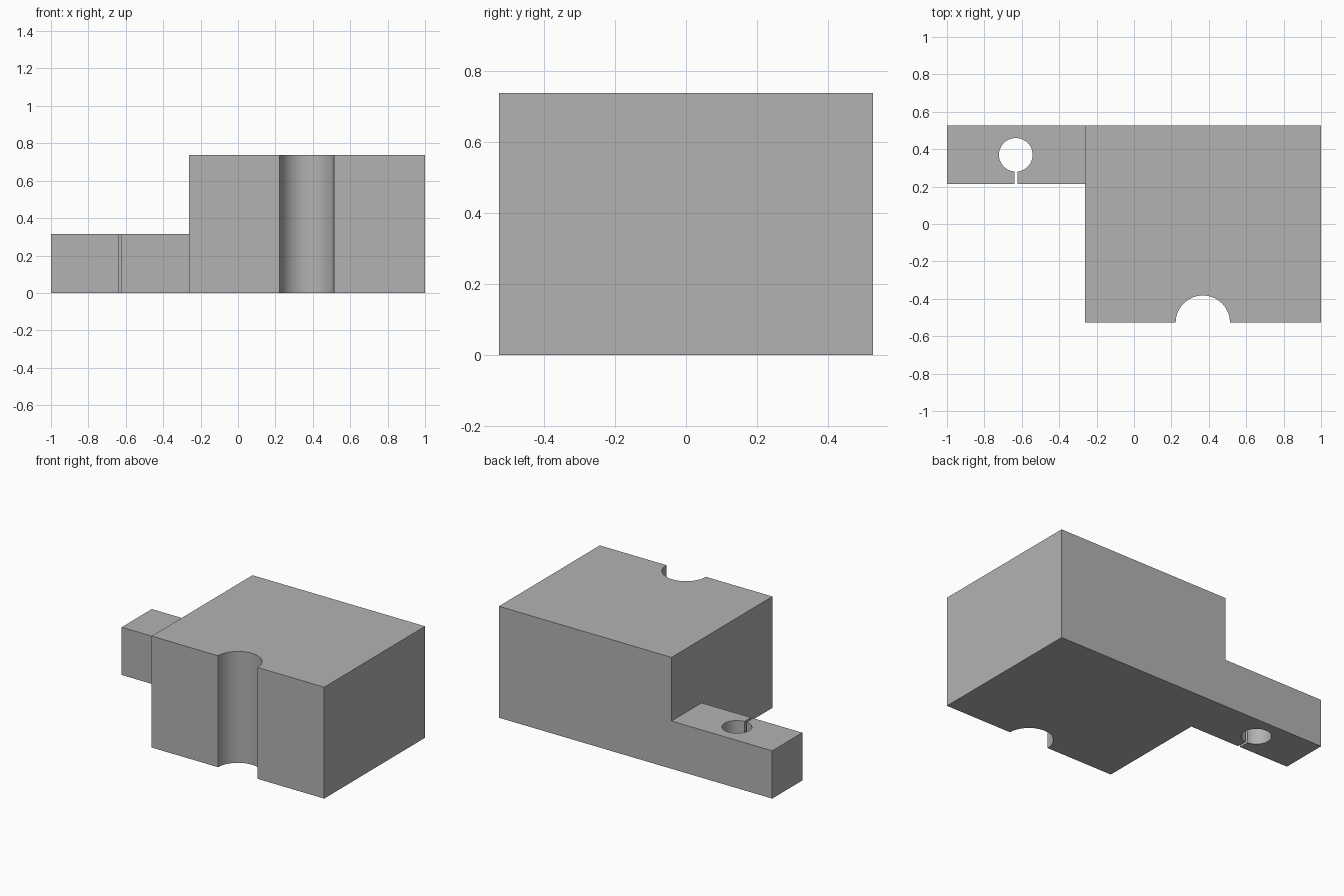
import bpy
import bmesh
from math import sin, cos, asin, pi, radians

cube = bpy.data.objects.get("Cube")
if cube:
    bpy.data.objects.remove(cube, do_unlink=True)

# Single grey material
GREY = (0.45, 0.45, 0.45, 1)
grey = bpy.data.materials.new("plain grey")
grey.use_nodes = True
grey.diffuse_color = GREY
grey.node_tree.nodes["Principled BSDF"].inputs["Base Color"].default_value = GREY


def arc(cx, cy, r, start, end, steps):
    """Points along an arc from one angle to another."""
    angles = [start + (end - start) * i / steps for i in range(steps + 1)]
    return [(cx + r * cos(a), cy + r * sin(a)) for a in angles]


def extrude_profile(name, outline, height):
    """Extrude a counter-clockwise plan outline up from the ground."""
    bm = bmesh.new()
    base = bm.faces.new([bm.verts.new((x, y, 0)) for x, y in outline])
    top = bmesh.ops.extrude_face_region(bm, geom=[base], use_keep_orig=True)
    verts = [v for v in top["geom"] if isinstance(v, bmesh.types.BMVert)]
    bmesh.ops.translate(bm, verts=verts, vec=(0, 0, height))
    bmesh.ops.recalc_face_normals(bm, faces=bm.faces)
    mesh = bpy.data.meshes.new(name)
    bm.to_mesh(mesh)
    bm.free()
    mesh.materials.append(grey)
    obj = bpy.data.objects.new(name, mesh)
    bpy.context.collection.objects.link(obj)
    bpy.ops.object.select_all(action="DESELECT")
    obj.select_set(True)
    bpy.context.view_layer.objects.active = obj
    bpy.ops.object.shade_smooth_by_angle(angle=radians(30))
    return obj


BACK = 0.527
STEP_X = -0.263

# Main block with a half-round groove down its front
groove = arc(0.368, -BACK, 0.145, pi, 0, 32)
extrude_profile("main_block", [(STEP_X, -BACK)] + groove +
                [(1, -BACK), (1, BACK), (STEP_X, BACK)], 0.737)

# Low side arm with a round hole opened by a narrow front slit
ARM_FRONT, HOLE_X, RADIUS, SLIT = 0.213, -0.632, 0.09, 0.008
half = asin(SLIT / RADIUS)
hole = arc(HOLE_X, 0.37, RADIUS, 1.5 * pi - half, -0.5 * pi + half, 48)
extrude_profile("side_arm", [(-1, ARM_FRONT), (HOLE_X - SLIT, ARM_FRONT)] + hole +
                [(HOLE_X + SLIT, ARM_FRONT), (STEP_X, ARM_FRONT),
                 (STEP_X, BACK), (-1, BACK)], 0.316)
